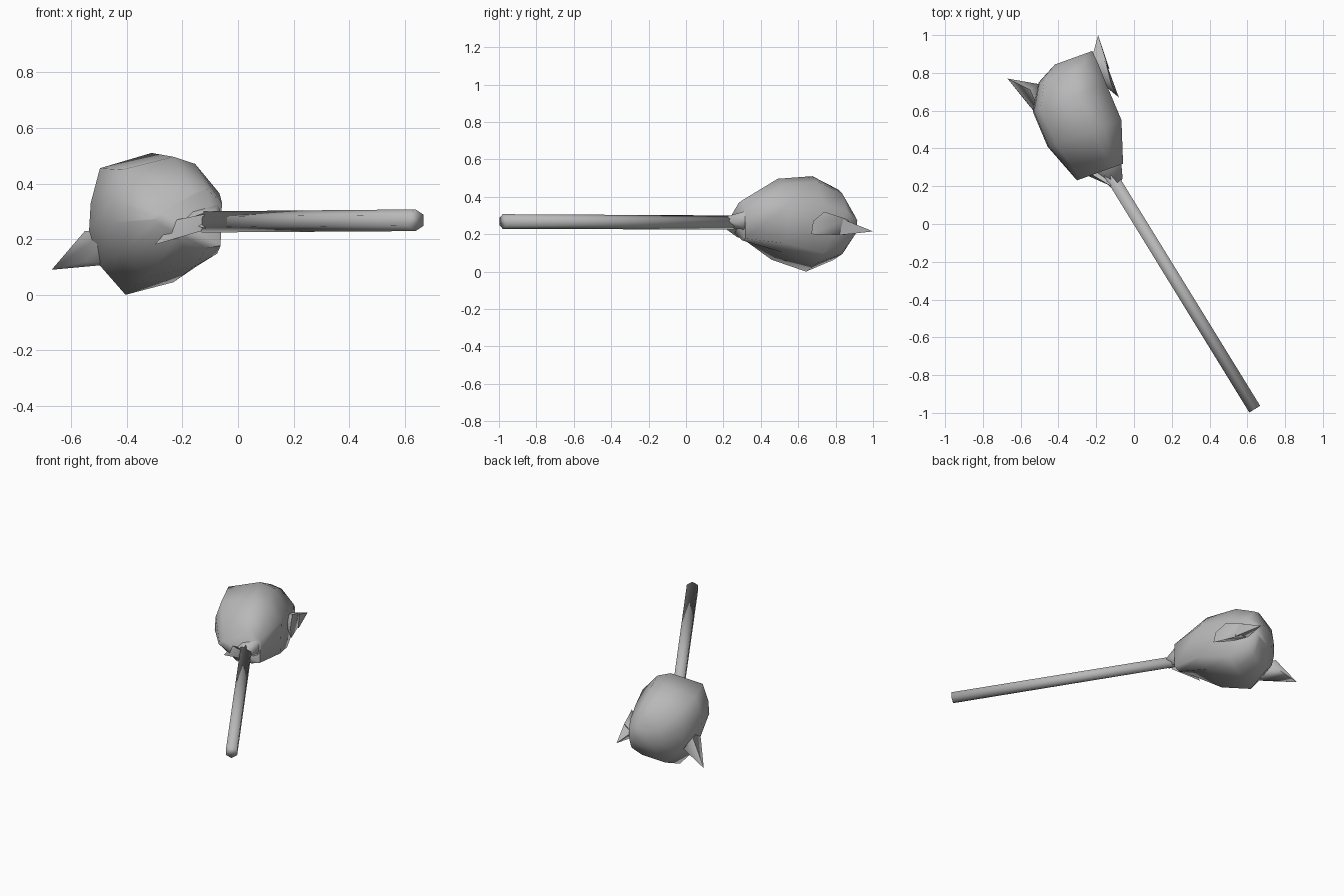
import bpy, bmesh, math
from mathutils import Vector

if "Cube" in bpy.data.objects:
    bpy.data.objects.remove(bpy.data.objects["Cube"])

grey = bpy.data.materials.new("plain_grey")
grey.use_nodes = True
colour = (0.48, 0.48, 0.48, 1)
grey.diffuse_color = colour
grey.node_tree.nodes["Principled BSDF"].inputs["Base Color"].default_value = colour


def smooth(obj, angle):
    bpy.ops.object.select_all(action="DESELECT")
    obj.select_set(True)
    bpy.context.view_layer.objects.active = obj
    bpy.ops.object.shade_smooth_by_angle(angle=math.radians(angle))


def finish(name, bm, angle):
    bmesh.ops.recalc_face_normals(bm, faces=bm.faces)
    mesh = bpy.data.meshes.new(name)
    bm.to_mesh(mesh)
    bm.free()
    mesh.materials.append(grey)
    obj = bpy.data.objects.new(name, mesh)
    bpy.context.collection.objects.link(obj)
    smooth(obj, angle)


def hull(name, points, angle=75):
    bm = bmesh.new()
    for p in points:
        bm.verts.new(p)
    bmesh.ops.convex_hull(bm, input=bm.verts)
    finish(name, bm, angle)


# Bud: an uneven outline lofted through rings of
# centre x, y, z, half width, half height, widening of the right side
WIDE = Vector((0.94, 0.34, 0))
UP = Vector((0, 0, 1))
OUTLINE = [(1, 0.4), (0.55, 0.9), (0.15, 1.02), (-0.8, 0.8), (-0.97, 0.3),
           (-1, -0.1), (-0.8, -0.6), (-0.33, -1.02), (0.55, -0.84), (0.96, -0.62)]
RINGS = [
    (-0.18, 0.275, 0.27, 0.13, 0.085, 0.8),
    (-0.262, 0.48, 0.28, 0.208, 0.212, 0),
    (-0.34, 0.665, 0.255, 0.208, 0.25, 0),
    (-0.35, 0.805, 0.25, 0.165, 0.185, 0),
    (-0.32, 0.88, 0.25, 0.105, 0.06, 0),
]
bm = bmesh.new()
rows = []
for x, y, z, width, height, widen in RINGS:
    centre = Vector((x, y, z))
    rows.append([bm.verts.new(centre + WIDE * width * u + UP * height * v * (1 + widen * u))
                 for u, v in OUTLINE])
for a, b in zip(rows, rows[1:]):
    for i in range(len(a)):
        bm.faces.new((a[i - 1], a[i], b[i], b[i - 1]))
bm.faces.new(rows[0])
bm.faces.new(rows[-1])
finish("bud", bm, 70)

# Pointed petal tips curling outward
hull("right_petal_tip", [(-0.08, 0.67, 0.20), (-0.09, 0.68, 0.27), (-0.12, 0.74, 0.32),
                         (-0.15, 0.86, 0.28), (-0.15, 0.85, 0.195), (-0.23, 0.89, 0.25),
                         (-0.24, 0.80, 0.28), (-0.22, 0.84, 0.20)])
hull("right_petal_point", [(-0.19, 1.0, 0.215), (-0.14, 0.84, 0.28), (-0.13, 0.82, 0.195),
                           (-0.22, 0.89, 0.25), (-0.2, 0.86, 0.2)])
hull("left_petal_tip", [(-0.67, 0.77, 0.09), (-0.55, 0.71, 0.23), (-0.47, 0.53, 0.23),
                        (-0.55, 0.62, 0.12), (-0.45, 0.58, 0.11), (-0.50, 0.74, 0.16)])

# Calyx where the stem meets the bud
hull("calyx", [(-0.09, 0.20, 0.29), (-0.12, 0.19, 0.24), (-0.06, 0.24, 0.27), (-0.07, 0.34, 0.33),
               (-0.07, 0.35, 0.22), (-0.18, 0.30, 0.30), (-0.20, 0.27, 0.26)])
hull("sepal", [(-0.30, 0.28, 0.18), (-0.22, 0.26, 0.27), (-0.12, 0.20, 0.29),
               (-0.13, 0.21, 0.23), (-0.17, 0.31, 0.25)])

# Straight six-sided stem
foot, head = Vector((0.639, -0.98, 0.268)), Vector((-0.13, 0.27, 0.262))
bpy.ops.mesh.primitive_cone_add(vertices=6, radius1=0.039, radius2=0.038,
                                depth=(head - foot).length, location=(foot + head) / 2)
stem = bpy.context.object
stem.name = "stem"
stem.rotation_mode = "QUATERNION"
stem.rotation_quaternion = (head - foot).to_track_quat("Z", "Y")
stem.data.materials.append(grey)
smooth(stem, 100)
